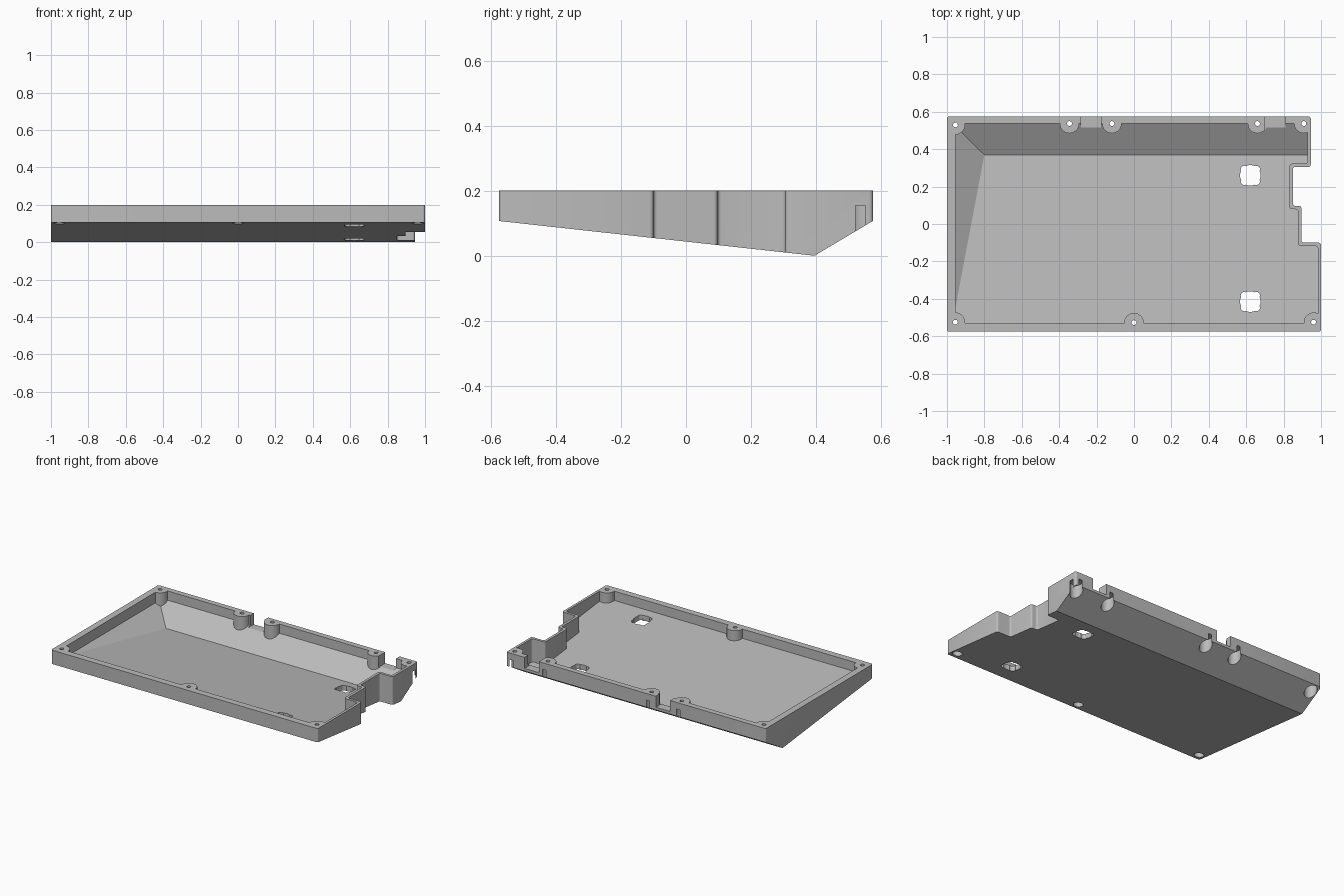
import bpy, bmesh, math
from mathutils import Vector

if "Cube" in bpy.data.objects:
    bpy.data.objects.remove(bpy.data.objects["Cube"], do_unlink=True)

TOP = 0.2
BACK = 0.395      # y of the lowest ridge underneath

grey = bpy.data.materials.new("light_grey")
grey.use_nodes = True
grey.diffuse_color = (0.5, 0.5, 0.5, 1)
grey.node_tree.nodes["Principled BSDF"].inputs["Base Color"].default_value = (0.5, 0.5, 0.5, 1)


def finish(name, bm):
    bmesh.ops.recalc_face_normals(bm, faces=bm.faces)
    mesh = bpy.data.meshes.new(name)
    bm.to_mesh(mesh)
    bm.free()
    mesh.materials.append(grey)
    obj = bpy.data.objects.new(name, mesh)
    bpy.context.collection.objects.link(obj)
    return obj


def prism(name, outline, z0, z1, planes, radius):
    """Extrude an outline, round its upright edges and trim it below each plane."""
    bm = bmesh.new()
    face = bm.faces.new([bm.verts.new((x, y, z0)) for x, y in outline])
    ext = bmesh.ops.extrude_face_region(bm, geom=[face])
    bmesh.ops.translate(bm, vec=(0, 0, z1 - z0),
                        verts=[v for v in ext["geom"] if isinstance(v, bmesh.types.BMVert)])
    upright = [e for e in bm.edges if abs(e.verts[0].co.z - e.verts[1].co.z) > 0.01]
    bmesh.ops.bevel(bm, geom=upright, offset=radius, segments=4, profile=0.5, affect='EDGES')
    for point, normal in planes:
        cut = bmesh.ops.bisect_plane(bm, geom=bm.verts[:] + bm.edges[:] + bm.faces[:],
                                     plane_co=point, plane_no=normal, clear_inner=True)
        edges = [g for g in cut["geom_cut"] if isinstance(g, bmesh.types.BMEdge)]
        bmesh.ops.contextual_create(bm, geom=edges)
    return finish(name, bm)


def cylinder(name, x, y, r, z0, z1, sides=32):
    bm = bmesh.new()
    bmesh.ops.create_cone(bm, cap_ends=True, segments=sides, radius1=r, radius2=r, depth=z1 - z0)
    bmesh.ops.translate(bm, vec=(x, y, (z0 + z1) / 2), verts=bm.verts)
    return finish(name, bm)


def box(name, lo, hi):
    bm = bmesh.new()
    bmesh.ops.create_cube(bm, size=1)
    lo, hi = Vector(lo), Vector(hi)
    bmesh.ops.scale(bm, vec=hi - lo, verts=bm.verts)
    bmesh.ops.translate(bm, vec=(lo + hi) / 2, verts=bm.verts)
    return finish(name, bm)


def subtract(target, cutters):
    """Cut each helper out of the target, then discard the helpers."""
    for c in cutters:
        c.hide_render = True
        mod = target.modifiers.new("cut", 'BOOLEAN')
        mod.operation = 'DIFFERENCE'
        mod.solver = 'EXACT'
        mod.object = c
    bpy.context.view_layer.update()
    dg = bpy.context.evaluated_depsgraph_get()
    mesh = bpy.data.meshes.new_from_object(target.evaluated_get(dg))
    target.modifiers.clear()
    target.data = mesh
    for c in cutters:
        bpy.data.objects.remove(c, do_unlink=True)


# Stepped outline of the shell, and the wall line inside it
outer = [(-1, -.575), (1, -.575), (1, -.1), (.895, -.1), (.895, .097),
         (.85, .097), (.85, .305), (.945, .305), (.945, .575), (-1, .575)]
inner = [(-.955, -.53), (.983, -.53), (.983, -.118), (.877, -.118), (.877, .079),
         (.832, .079), (.832, .323), (.928, .323), (.928, .537), (-.955, .537)]

slope_floor = Vector((0, .11, 1))
slope_back = Vector((0, -.595, 1))
slope_left = Vector((.58, 0, 1))
ridge = Vector((-.8, .37, .038))

case_tray = prism("case_tray", outer, -.1, TOP,
                  [((0, BACK, 0), slope_floor), ((0, BACK, 0), slope_back)], .012)
cavity = prism("cavity", inner, -.1, TOP + .1,
               [(ridge, slope_floor), (ridge, slope_back), (ridge, slope_left)], .014)

# Screw bosses stay standing inside the cavity
screws = [(-.955, .53), (-.345, .537), (-.118, .537), (.66, .537), (.908, .537),
          (.96, -.525), (0, -.527), (-.955, -.525)]
subtract(cavity, [cylinder("boss", x, y, .052, -.2, .4) for x, y in screws])
subtract(case_tray, [cavity])

# Screw holes with wide recesses from underneath
cutters = []
for x, y in screws:
    cutters.append(cylinder("screw_hole", x, y, .013, -.2, .4, 20))
    r = .04 if y > 0 else .03
    cutters.append(cylinder("screw_recess", x, y, r, -.2, .155))

# Connector gaps in the back wall
for x in (-.23, .755):
    cutters.append(box("connector_gap", (x - .054, .5, .125), (x + .054, .7, .4)))

# Round openings with small locking notches
for y in (.26, -.415):
    cutters.append(cylinder("foot_opening", .622, y, .055, -.2, .4, 40))
    for k in range(4):
        a = math.radians(45 + 90 * k)
        cutters.append(cylinder("foot_notch", .622 + .046 * math.cos(a),
                                y + .046 * math.sin(a), .019, -.2, .4, 16))
subtract(case_tray, cutters)

bpy.ops.object.select_all(action='DESELECT')
case_tray.select_set(True)
bpy.context.view_layer.objects.active = case_tray
bpy.ops.object.shade_smooth_by_angle(angle=math.radians(30))
